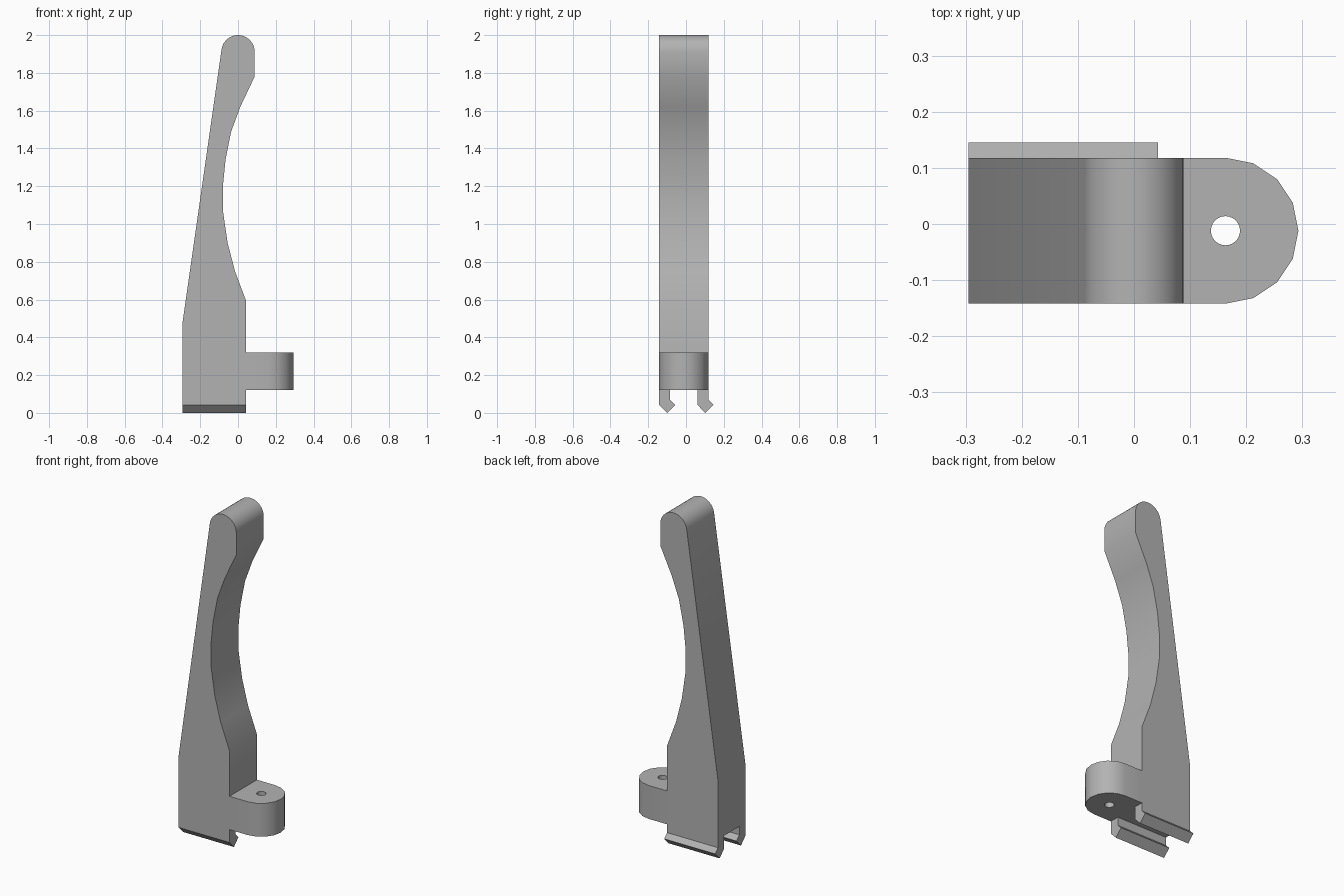
import bpy
import bmesh
from math import sin, cos, radians
from mathutils import Vector

cube = bpy.data.objects.get("Cube")
if cube:
    bpy.data.objects.remove(cube, do_unlink=True)

FRONT, BACK = -0.142, 0.118      # depth of the body
LEFT, RIGHT = -0.295, 0.043      # width of the base
FLOOR = 0.12                     # underside of body and tab
MID = (FRONT + BACK) / 2

grey = bpy.data.materials.new("plain_grey")
grey.use_nodes = True
colour = (0.45, 0.45, 0.45, 1)
grey.diffuse_color = colour
grey.node_tree.nodes["Principled BSDF"].inputs["Base Color"].default_value = colour


def arc(cx, cy, r, start, end, steps):
    angles = [radians(start + (end - start) * i / steps) for i in range(steps + 1)]
    return [(cx + r * cos(a), cy + r * sin(a)) for a in angles]


def prism(name, points, direction):
    """Extrude a closed outline of 3D points along a direction."""
    bm = bmesh.new()
    face = bm.faces.new([bm.verts.new(p) for p in points])
    new = bmesh.ops.extrude_face_region(bm, geom=[face], use_keep_orig=True)["geom"]
    bmesh.ops.translate(bm, vec=Vector(direction),
                        verts=[v for v in new if isinstance(v, bmesh.types.BMVert)])
    bmesh.ops.recalc_face_normals(bm, faces=bm.faces)
    mesh = bpy.data.meshes.new(name)
    bm.to_mesh(mesh)
    bm.free()
    mesh.materials.append(grey)
    obj = bpy.data.objects.new(name, mesh)
    bpy.context.collection.objects.link(obj)
    return obj


def select(obj):
    bpy.ops.object.select_all(action='DESELECT')
    obj.select_set(True)
    bpy.context.view_layer.objects.active = obj


def smooth(obj):
    select(obj)
    bpy.ops.object.shade_smooth_by_angle(angle=radians(30))


# Lever body: straight sloping back, scooped grip and rounded tip
scoop = [(0.042, 0.595), (-0.016, 0.75), (-0.055, 0.9), (-0.08, 1.07), (-0.08, 1.2),
         (-0.066, 1.34), (-0.036, 1.49), (0.012, 1.62), (0.088, 1.78)]
tip = arc(0, 1.912, 0.088, 0, 172, 16)
outline = [(LEFT, FLOOR), (RIGHT, FLOOR)] + scoop + tip + [(LEFT, 0.47)]
body = prism("lever_body", [(x, FRONT, z) for x, z in outline], (0, BACK - FRONT, 0))
smooth(body)

# Rounded tab with a vertical pin hole
cx, radius, height = 0.163, (BACK - FRONT) / 2, 0.2
tab_outline = [(RIGHT, FRONT)] + arc(cx, MID, radius, -90, 90, 8) + [(RIGHT, BACK)]
tab = prism("pivot_tab", [(x, y, FLOOR) for x, y in tab_outline], (0, 0, height))
cutter = prism("hole_cutter", [(x, y, 0) for x, y in arc(cx, MID, 0.026, 0, 345, 23)],
               (0, 0, 0.5))
cutter.hide_render = True
hole = tab.modifiers.new("pin_hole", 'BOOLEAN')
hole.operation = 'DIFFERENCE'
hole.object = cutter
select(tab)
bpy.ops.object.modifier_apply(modifier=hole.name)
bpy.data.objects.remove(cutter, do_unlink=True)
smooth(tab)

# Two hooked rails under the base, both hooks pointing to the back
hook = [(0, FLOOR), (0, 0.043), (0.042, 0), (0.085, 0.043), (0.058, 0.07), (0.058, FLOOR)]
for name, y0 in (("front_rail", FRONT), ("back_rail", BACK - 0.058)):
    prism(name, [(LEFT, y0 + y, z) for y, z in hook], (RIGHT - LEFT, 0, 0))
